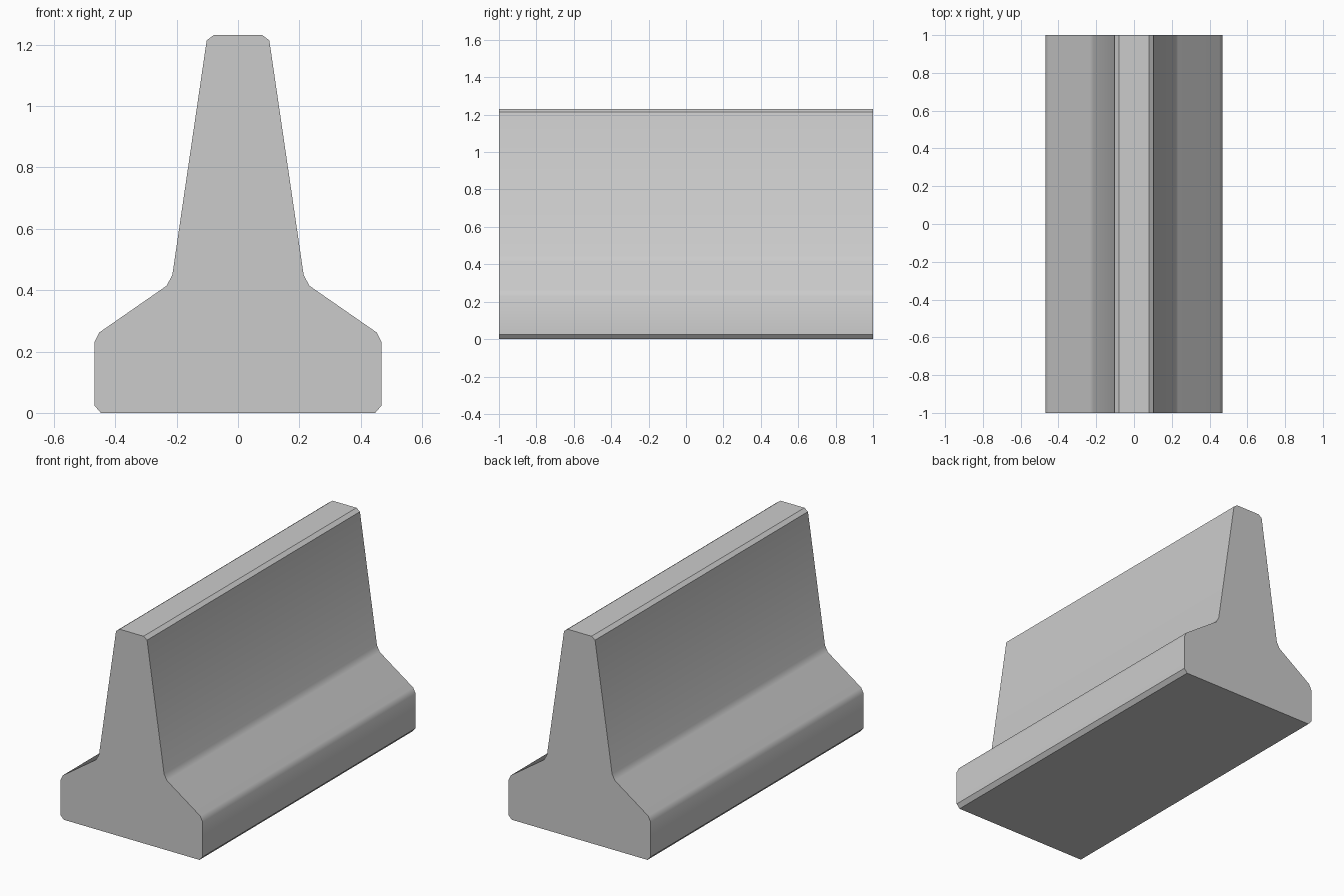
import bpy
import bmesh
import math

if "Cube" in bpy.data.objects:
    bpy.data.objects.remove(bpy.data.objects["Cube"])

# Right half of the barrier cross-section (x, z), bottom to top
half = [(0.447, 0.0), (0.468, 0.024), (0.468, 0.23), (0.452, 0.262),
        (0.233, 0.414), (0.214, 0.449), (0.102, 1.214), (0.079, 1.231)]
profile = half + [(-x, z) for x, z in reversed(half)]

# Barrier body: mirrored profile extruded along y
bm = bmesh.new()
face = bm.faces.new([bm.verts.new((x, -1, z)) for x, z in profile])
ext = bmesh.ops.extrude_face_region(bm, geom=[face], use_keep_orig=True)
verts = [g for g in ext["geom"] if isinstance(g, bmesh.types.BMVert)]
bmesh.ops.translate(bm, verts=verts, vec=(0, 2, 0))
bmesh.ops.recalc_face_normals(bm, faces=bm.faces)

mesh = bpy.data.meshes.new("road_barrier")
bm.to_mesh(mesh)
bm.free()
barrier = bpy.data.objects.new("road_barrier", mesh)
bpy.context.collection.objects.link(barrier)

# Soft bends on the sides, crisp top, bottom and end edges
bpy.context.view_layer.objects.active = barrier
barrier.select_set(True)
bpy.ops.object.shade_smooth_by_angle(angle=math.radians(32))
